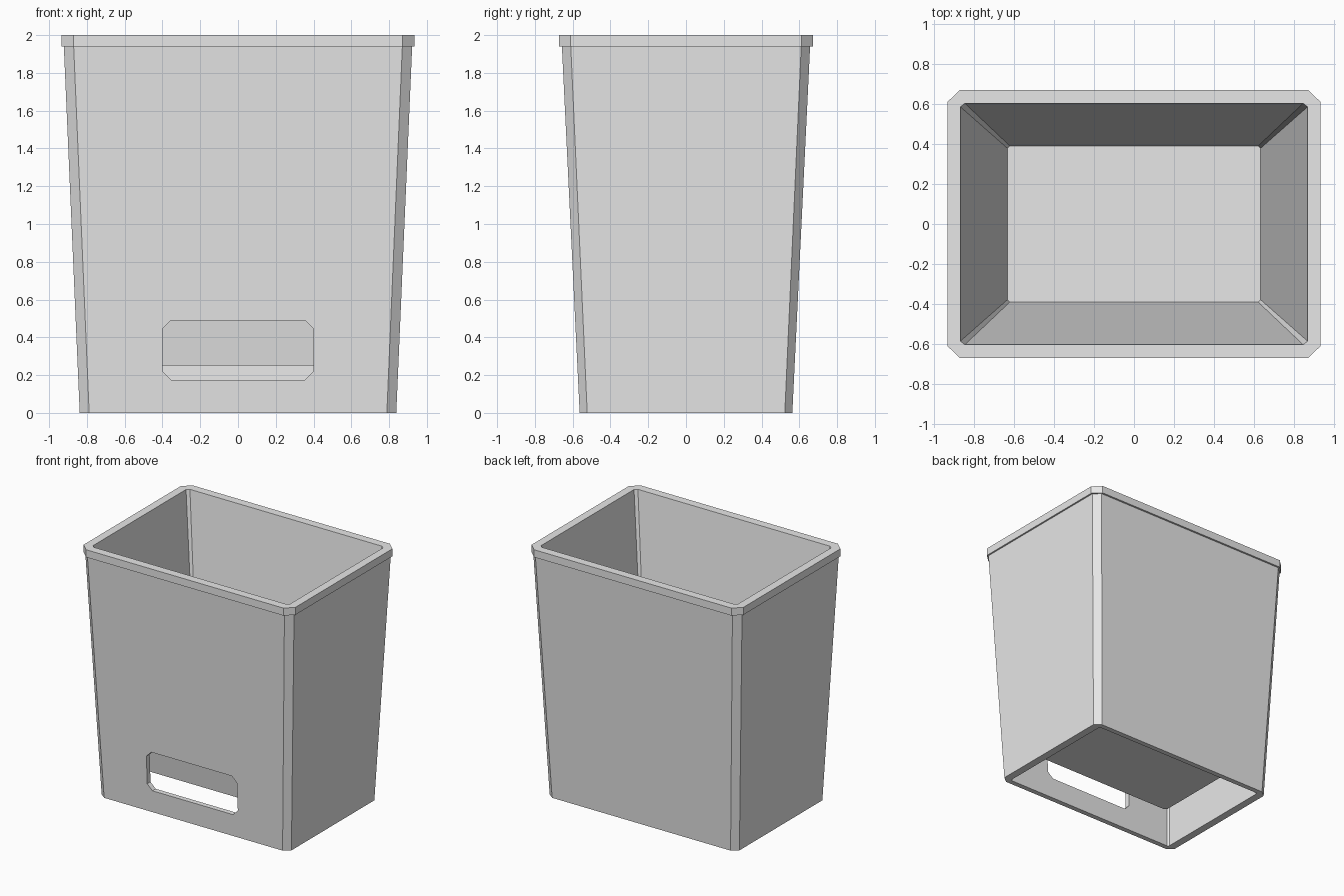
import bpy
import bmesh

# Remove the default cube
cube = bpy.data.objects.get("Cube")
if cube:
    bpy.data.objects.remove(cube, do_unlink=True)

# Plain grey material
grey = bpy.data.materials.new("light_grey")
grey.use_nodes = True
colour = (0.8, 0.8, 0.8, 1)
grey.diffuse_color = colour
grey.node_tree.nodes["Principled BSDF"].inputs["Base Color"].default_value = colour


def chamfered(hx, hy, cx, cy):
    """Outline of a rectangle with cut corners, counter-clockwise."""
    return [(hx, -hy + cy), (hx, hy - cy), (hx - cx, hy), (-hx + cx, hy),
            (-hx, hy - cy), (-hx, -hy + cy), (-hx + cx, -hy), (hx - cx, -hy)]


def loft(name, loops):
    """Join a chain of equal loops with quads and cap both ends."""
    bm = bmesh.new()
    rings = [[bm.verts.new(p) for p in loop] for loop in loops]
    for a, b in zip(rings, rings[1:]):
        for i in range(len(a)):
            j = (i + 1) % len(a)
            bm.faces.new((a[i], a[j], b[j], b[i]))
    bm.faces.new(rings[0])
    bm.faces.new(rings[-1])
    bmesh.ops.recalc_face_normals(bm, faces=bm.faces)
    mesh = bpy.data.meshes.new(name)
    bm.to_mesh(mesh)
    bm.free()
    mesh.materials.append(grey)
    obj = bpy.data.objects.new(name, mesh)
    bpy.context.collection.objects.link(obj)
    return obj


# Wall section: half width, half depth, corner cuts, height
section = [
    (0.635, 0.392, 0.012, 0.012, 0.30),   # inner floor
    (0.87, 0.605, 0.022, 0.018, 2.00),    # rim, inner edge
    (0.935, 0.672, 0.063, 0.06, 2.00),    # rim, outer edge
    (0.935, 0.672, 0.063, 0.06, 1.94),    # rim, lower edge
    (0.922, 0.657, 0.052, 0.047, 1.94),   # top of outer wall
    (0.838, 0.563, 0.05, 0.04, 0.00),     # foot, outer edge
    (0.776, 0.522, 0.012, 0.012, 0.00),   # foot, inner edge
    (0.832, 0.583, 0.022, 0.02, 1.30),    # skirt meets the bucket
    (0.687, 0.445, 0.02, 0.018, 0.25),    # bucket underside
]
bin_body = loft("bin_body", [[(x, y, z) for x, y in chamfered(hx, hy, cx, cy)]
                             for hx, hy, cx, cy, z in section])

# Slot through the front of the skirt
slot = chamfered(0.4, 0.157, 0.045, 0.045)
cutter = loft("slot_cutter", [[(x, y, z + 0.332) for x, z in slot] for y in (-0.8, -0.5)])
cutter.hide_render = True
cut = bin_body.modifiers.new("slot", "BOOLEAN")
cut.operation = "DIFFERENCE"
cut.solver = "EXACT"
cut.object = cutter
bpy.context.view_layer.objects.active = bin_body
bpy.ops.object.modifier_apply(modifier=cut.name)
bpy.data.objects.remove(cutter, do_unlink=True)
